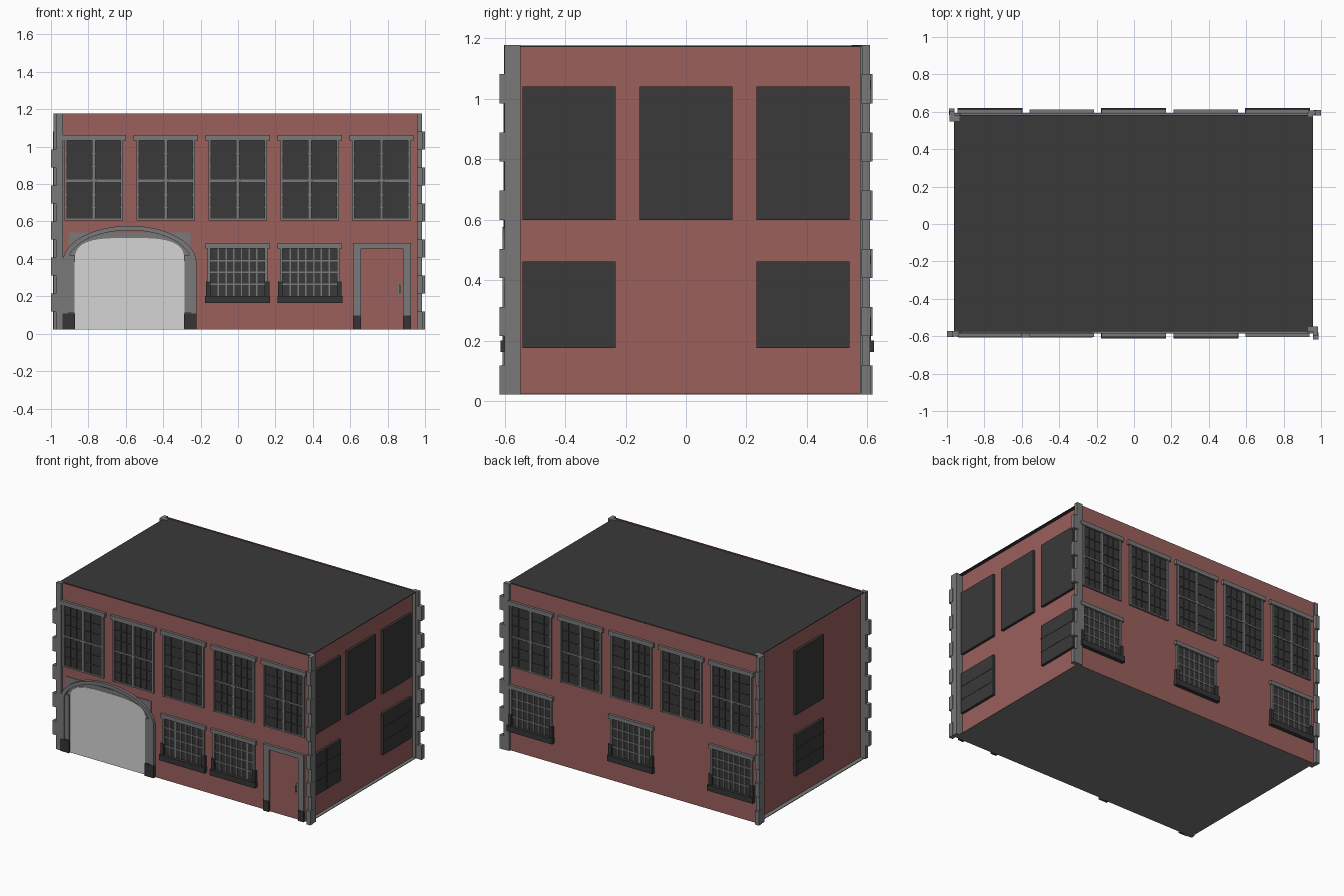
import bpy, bmesh, math

if "Cube" in bpy.data.objects:
    bpy.data.objects.remove(bpy.data.objects["Cube"])

Z0, Z1 = 0.023, 1.178
FRONT, BACK = -0.586, 0.594   # outer faces of the long walls


def material(name, r, g, b):
    m = bpy.data.materials.new(name)
    m.diffuse_color = (r, g, b, 1)
    m.use_nodes = True
    m.node_tree.nodes["Principled BSDF"].inputs["Base Color"].default_value = m.diffuse_color
    return m


RED = material("brick_red", 0.325, 0.116, 0.107)
GRAY = material("stone_gray", 0.192, 0.192, 0.192)
DARK = material("dark_slate", 0.041, 0.041, 0.041)
BASE = material("dark_base_stone", 0.036, 0.036, 0.036)
LIGHT = material("light_shutter_gray", 0.66, 0.66, 0.66)


def finish(name, bm, mat):
    bmesh.ops.recalc_face_normals(bm, faces=bm.faces)
    me = bpy.data.meshes.new(name)
    bm.to_mesh(me)
    bm.free()
    me.materials.append(mat)
    ob = bpy.data.objects.new(name, me)
    bpy.context.collection.objects.link(ob)
    return ob


def boxes(name, mat, items):
    """One object from a list of (x0, x1, y0, y1, z0, z1) boxes."""
    bm = bmesh.new()
    for x0, x1, y0, y1, z0, z1 in items:
        vs = bmesh.ops.create_cube(bm, size=1)["verts"]
        for v in vs:
            v.co = ((x0 + x1) / 2 + v.co.x * (x1 - x0),
                    (y0 + y1) / 2 + v.co.y * (y1 - y0),
                    (z0 + z1) / 2 + v.co.z * (z1 - z0))
    return finish(name, bm, mat)


def arch_points(cx, hw, spring, top, power=2.0, n=24):
    pts = [(cx - hw, Z0)]
    for i in range(n + 1):
        a = math.pi * (1 - i / n)
        c, s = math.cos(a), max(math.sin(a), 0)
        pts.append((cx + hw * math.copysign(abs(c) ** (2 / power), c),
                    spring + (top - spring) * s ** (2 / power)))
    return pts + [(cx + hw, Z0)]


def arch_band(name, mat, outer, inner, y0, y1):
    bm = bmesh.new()
    rings = [[bm.verts.new((x, y, z)) for x, z in p]
             for p, y in ((outer, y0), (inner, y0), (inner, y1), (outer, y1))]
    for i in range(len(outer) - 1):
        for j in range(4):
            a, b = rings[j], rings[(j + 1) % 4]
            bm.faces.new((a[i], a[i + 1], b[i + 1], b[i]))
    for i in (0, -1):
        bm.faces.new([r[i] for r in rings])
    return finish(name, bm, mat)


def panel(name, mat, pts, y0, y1):
    bm = bmesh.new()
    f = bm.faces.new([bm.verts.new((x, y0, z)) for x, z in pts])
    ext = bmesh.ops.extrude_face_region(bm, geom=[f])["geom"]
    for v in ext:
        if isinstance(v, bmesh.types.BMVert):
            v.co.y = y1
    return finish(name, bm, mat)


# shell: long walls, side walls set in, roof and floor
boxes("front_wall", RED, [(-0.96, 0.957, FRONT, FRONT + 0.003, Z0, Z1)])
boxes("back_wall", RED, [(-0.96, 0.957, BACK - 0.003, BACK, Z0, Z1)])
for nm, x in (("left_wall", -0.933), ("right_wall", 0.927)):
    boxes(nm, RED, [(x, x + 0.006, -0.584, 0.592, Z0, 1.174)])
boxes("roof", DARK, [(-0.963, 0.957, -0.574, 0.583, 1.172, 1.176)])
boxes("floor", GRAY, [(-0.963, 0.957, -0.584, 0.592, Z0, Z0 + 0.004)])

# corner stones: an L-shaped strip and a column of alternating blocks
CORNERS = {
    "front_left": ([(-0.972, -0.935, -0.602, -0.574), (-0.963, -0.935, -0.602, -0.575)],
                   (-1.0, -0.965, -0.603, -0.573), 1),
    "front_right": ([(0.957, 0.983, -0.6, -0.548), (0.93, 0.983, -0.574, -0.55)],
                    (0.956, 0.986, -0.617, -0.58), 0),
    "back_right": ([(0.93, 0.972, 0.582, 0.608), (0.93, 0.957, 0.576, 0.608)],
                   (0.96, 1.0, 0.58, 0.61), 0),
    "back_left": ([(-0.987, -0.96, 0.548, 0.603), (-0.987, -0.932, 0.55, 0.58)],
                  (-0.99, -0.959, 0.582, 0.617), 0),
}
step = (Z1 - Z0) / 12
for nm, (legs, blk, odd) in CORNERS.items():
    items = [(*leg, Z0, Z1) for leg in legs]
    items += [(*blk, Z0 + k * step, Z0 + (k + 1) * step) for k in range(odd, 11, 2)]
    boxes(nm + "_corner_stones", GRAY, items)


# windows, built outward from a wall: side is -1 (front) or 1 (back)
def out(side, x0, x1, d, z0, z1):
    face = FRONT if side < 0 else BACK
    ya, yb = face, face + side * d
    return (x0, x1, min(ya, yb), max(ya, yb), z0, z1)


def bars(side, x0, x1, z0, z1, cols, rows, w, d):
    res = []
    for i in range(1, cols):
        x = x0 + (x1 - x0) * i / cols
        res.append(out(side, x - w / 2, x + w / 2, d, z0, z1))
    for i in range(1, rows):
        z = z0 + (z1 - z0) * i / rows
        res.append(out(side, x0, x1, d, z - w / 2, z + w / 2))
    return res


def upper_window(nm, c, s):
    z0, z1 = 0.605, 1.032
    boxes(nm + "_glass", DARK, [out(s, c - 0.15, c + 0.15, 0.004, z0, z1)])
    boxes(nm + "_frame", GRAY, [
        out(s, c - 0.172, c + 0.172, 0.018, 1.032, 1.062),
        out(s, c - 0.157, c - 0.143, 0.014, z0, z1),
        out(s, c + 0.143, c + 0.157, 0.014, z0, z1),
        out(s, c - 0.143, c + 0.143, 0.012, z0, z0 + 0.01),
        out(s, c - 0.009, c + 0.009, 0.013, z0, z1),
        out(s, c - 0.143, c + 0.143, 0.011, 0.812, 0.824),
        out(s, c - 0.018, c + 0.018, 0.015, 0.812, 0.828)])
    f = []
    for a, b in ((c - 0.143, c - 0.009), (c + 0.009, c + 0.143)):
        f += bars(s, a, b, z0, 0.812, 3, 3, 0.006, 0.008)
        f += bars(s, a, b, 0.824, z1, 3, 3, 0.006, 0.008)
    boxes(nm + "_bars", DARK, f)


def lower_window(nm, c, s):
    z0, z1 = 0.2, 0.455
    boxes(nm + "_glass", DARK, [out(s, c - 0.155, c + 0.155, 0.004, z0, z1)])
    f = [out(s, c - 0.172, c + 0.172, 0.018, 0.455, 0.482),
         out(s, c - 0.16, c - 0.145, 0.014, 0.275, z1),
         out(s, c + 0.145, c + 0.16, 0.014, 0.275, z1)]
    f += bars(s, c - 0.145, c + 0.145, z0, z1, 7, 4, 0.008, 0.009)
    boxes(nm + "_frame", GRAY, f)
    boxes(nm + "_sill", BASE, [
        out(s, c - 0.174, c + 0.174, 0.027, 0.163, 0.202),
        out(s, c - 0.17, c - 0.145, 0.017, 0.202, 0.278),
        out(s, c + 0.145, c + 0.17, 0.017, 0.202, 0.278)])


CX = [-0.771, -0.386, -0.002, 0.384, 0.767]
for side, nm, low in ((-1, "front", (2, 3)), (1, "back", (0, 2, 4))):
    for i, c in enumerate(CX):
        upper_window(f"{nm}_upper_window_{i + 1}", c, side)
        if i in low:
            lower_window(f"{nm}_lower_window_{i + 1}", c, side)


# plain dark side windows, the lower ones with slim bars
def side_window(nm, right, y, z0, z1, barred):
    def bx(d, y0, y1, a, b):
        x = 0.933 if right else -0.933 - d
        return (x, x + d, y0, y1, a, b)
    y0, y1 = y - 0.154, y + 0.154
    it = [bx(0.018, y0, y1, z0, z1)]
    if barred:
        it += [bx(0.02, y - 0.002, y + 0.002, z0, z1)]
        it += [bx(0.02, y0, y1, z - 0.002, z + 0.002)
               for z in (z0 + (z1 - z0) / 3, z0 + (z1 - z0) * 2 / 3)]
    boxes(nm, DARK, it)


for y in (-0.387, 0, 0.387):
    side_window("right_upper_window", True, y, 0.6, 1.042, False)
for y in (-0.387, 0.387):
    side_window("right_lower_window", True, y, 0.177, 0.462, True)
side_window("left_upper_window", False, 0, 0.6, 1.042, False)
side_window("left_lower_window", False, 0, 0.177, 0.462, True)

# garage entrance
G = -0.58
boxes("garage_lintel", GRAY, [(G - 0.327, G + 0.327, -0.59, -0.58, Z0, 0.54)])
panel("garage_shutter", LIGHT, arch_points(G, 0.293, 0.38, 0.512, 3.2), -0.593, -0.583)
arch_band("garage_arch", GRAY, arch_points(G, 0.358, 0.38, 0.577),
          arch_points(G, 0.33, 0.38, 0.553), -0.606, -0.58)
for s in (-1, 1):
    a, b = sorted((G + s * 0.293, G + s * 0.33))
    boxes("garage_inner_jamb", GRAY, [(a, b, -0.6, -0.583, 0.11, 0.42)])
    a, b = sorted((G + s * 0.291, G + s * 0.358))
    boxes("garage_jamb_base", BASE, [(a, b, -0.608, -0.58, Z0, 0.108)])

# entrance door
boxes("door_frame", GRAY, [(0.615, 0.924, -0.604, -0.583, 0.455, 0.485),
                           (0.615, 0.657, -0.601, -0.583, 0.095, 0.455),
                           (0.882, 0.924, -0.601, -0.583, 0.095, 0.455)])
boxes("door_frame_base", BASE, [(0.615, 0.657, -0.604, -0.583, Z0, 0.097),
                                (0.882, 0.924, -0.604, -0.583, Z0, 0.097)])
boxes("door_leaf", RED, [(0.657, 0.882, -0.589, -0.583, Z0, 0.455)])
boxes("door_handle", GRAY, [(0.855, 0.875, -0.593, -0.588, 0.205, 0.272),
                            (0.861, 0.869, -0.605, -0.6, 0.215, 0.262),
                            (0.861, 0.869, -0.605, -0.592, 0.215, 0.223),
                            (0.861, 0.869, -0.605, -0.592, 0.254, 0.262)])
